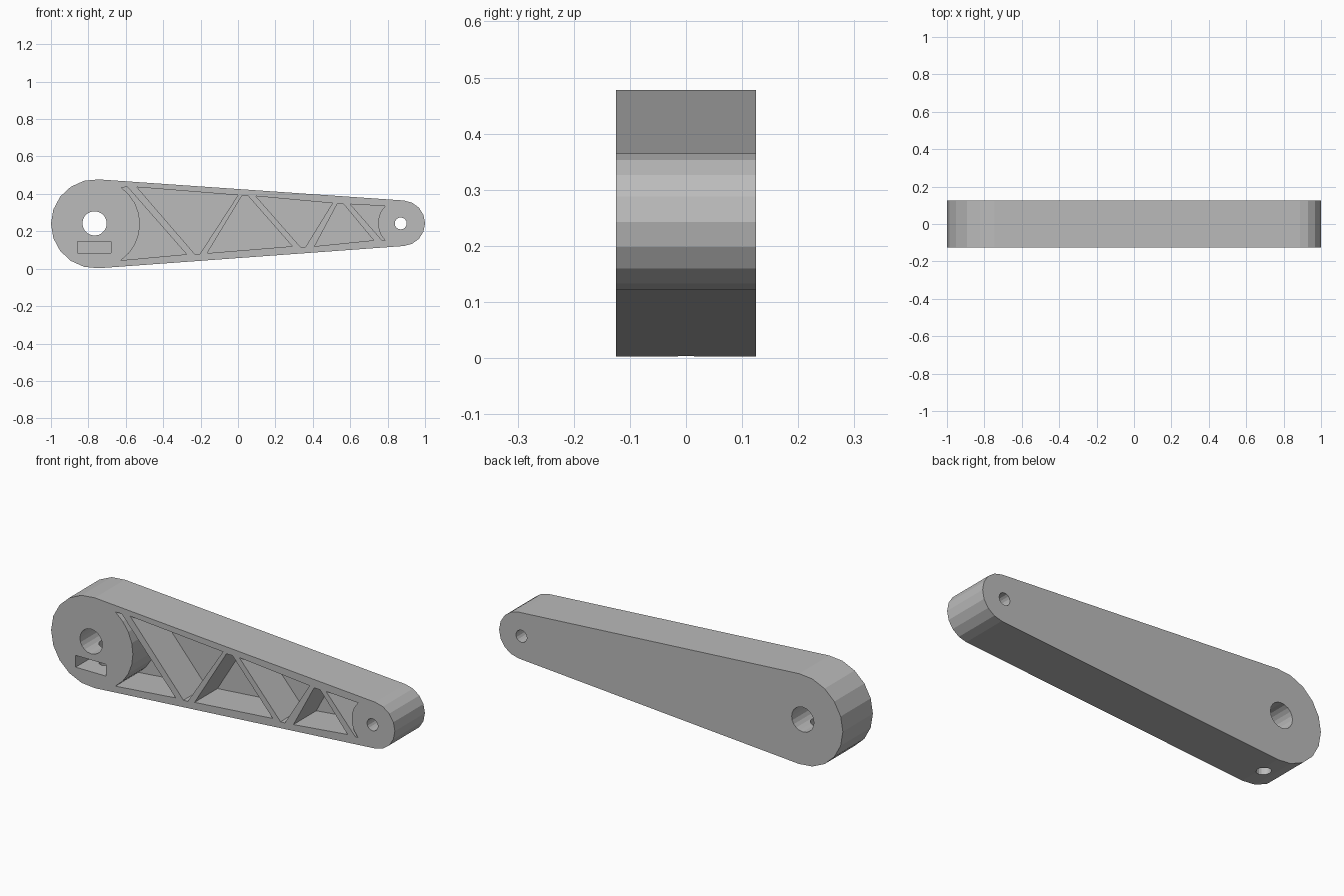
import bpy, bmesh
from math import cos, sin, radians
from mathutils import Matrix

if "Cube" in bpy.data.objects:
    bpy.data.objects.remove(bpy.data.objects["Cube"], do_unlink=True)

HALF = 0.125           # half thickness of the arm
FLOOR = 0.065          # y of the pocket floors
BIG, SMALL = (-0.762, 0.24), (0.878, 0.243)
R_BIG, R_SMALL = 0.238, 0.122

grey = bpy.data.materials.new("plain grey")
grey.use_nodes = True
colour = (0.5, 0.5, 0.5, 1)
grey.diffuse_color = colour
grey.node_tree.nodes["Principled BSDF"].inputs["Base Color"].default_value = colour


def arc(centre, r, start, end, steps):
    """Points on an arc in the x-z plane, angles in degrees."""
    angles = [radians(start + (end - start) * i / steps) for i in range(steps + 1)]
    return [(centre[0] + r * cos(a), centre[1] + r * sin(a)) for a in angles]


def circle(centre, r, steps):
    return arc(centre, r, 0, 360, steps)[:-1]


def prism(name, profile, y0, y1):
    """Extrude an x-z profile from y0 to y1."""
    bm = bmesh.new()
    face = bm.faces.new([bm.verts.new((x, y0, z)) for x, z in profile])
    out = bmesh.ops.extrude_face_region(bm, geom=[face])
    moved = [v for v in out["geom"] if isinstance(v, bmesh.types.BMVert)]
    bmesh.ops.translate(bm, verts=moved, vec=(0, y1 - y0, 0))
    bmesh.ops.recalc_face_normals(bm, faces=bm.faces)
    mesh = bpy.data.meshes.new(name)
    bm.to_mesh(mesh)
    bm.free()
    mesh.materials.append(grey)
    obj = bpy.data.objects.new(name, mesh)
    bpy.context.collection.objects.link(obj)
    return obj


# Tapered arm with a round hub at each end
outline = arc(BIG, R_BIG, 86, 274, 10) + arc(SMALL, R_SMALL, -86, 86, 8)
arm = prism("lever_arm", outline, -HALF, HALF)

# Truss pockets, open at the front, leaving diagonal ribs between them
pockets = [
    [(-0.59, 0.436), (-0.275, 0.077)] + arc(BIG, R_BIG, -55, 55, 8),
    [(-0.54, 0.436), (0, 0.393), (-0.205, 0.077), (-0.23, 0.077)],
    [(0.02, 0.388), (0.055, 0.388), (0.29, 0.12), (-0.165, 0.083)],
    [(0.095, 0.388), (0.505, 0.35), (0.36, 0.115), (0.335, 0.115)],
    [(0.53, 0.345), (0.565, 0.345), (0.725, 0.152), (0.41, 0.12)],
    [(0.60, 0.345), (0.77, 0.152)] + arc(SMALL, 0.13, 225, 135, 5),
]
cutters = [prism("pocket_cutter", p, -0.2, FLOOR) for p in pockets]

# Shaft bores through both hubs
cutters.append(prism("shaft_bore_cutter", circle((-0.767, 0.242), 0.065, 20), -0.2, 0.2))
cutters.append(prism("pin_bore_cutter", circle((0.87, 0.242), 0.032, 16), -0.2, 0.2))

# Nut slot, and the screw hole running up from the bottom to the shaft bore
slot = [(-0.857, 0.083), (-0.68, 0.083), (-0.68, 0.145), (-0.857, 0.145)]
cutters.append(prism("nut_slot_cutter", slot, -0.2, 0.08))
screw = prism("screw_hole_cutter", circle((0, 0), 0.035, 16), -0.1, 0.24)
screw.data.transform(Matrix.Translation((-0.767, 0, 0)) @ Matrix.Rotation(radians(90), 4, "X"))
cutters.append(screw)

for cutter in cutters:
    cutter.hide_render = True
    cut = arm.modifiers.new(cutter.name, "BOOLEAN")
    cut.operation = "DIFFERENCE"
    cut.solver = "EXACT"
    cut.object = cutter

# Apply the cuts and discard the cutters
bpy.context.view_layer.update()
evaluated = arm.evaluated_get(bpy.context.evaluated_depsgraph_get())
finished = bpy.data.meshes.new_from_object(evaluated)
arm.modifiers.clear()
arm.data = finished
for cutter in cutters:
    bpy.data.objects.remove(cutter, do_unlink=True)
